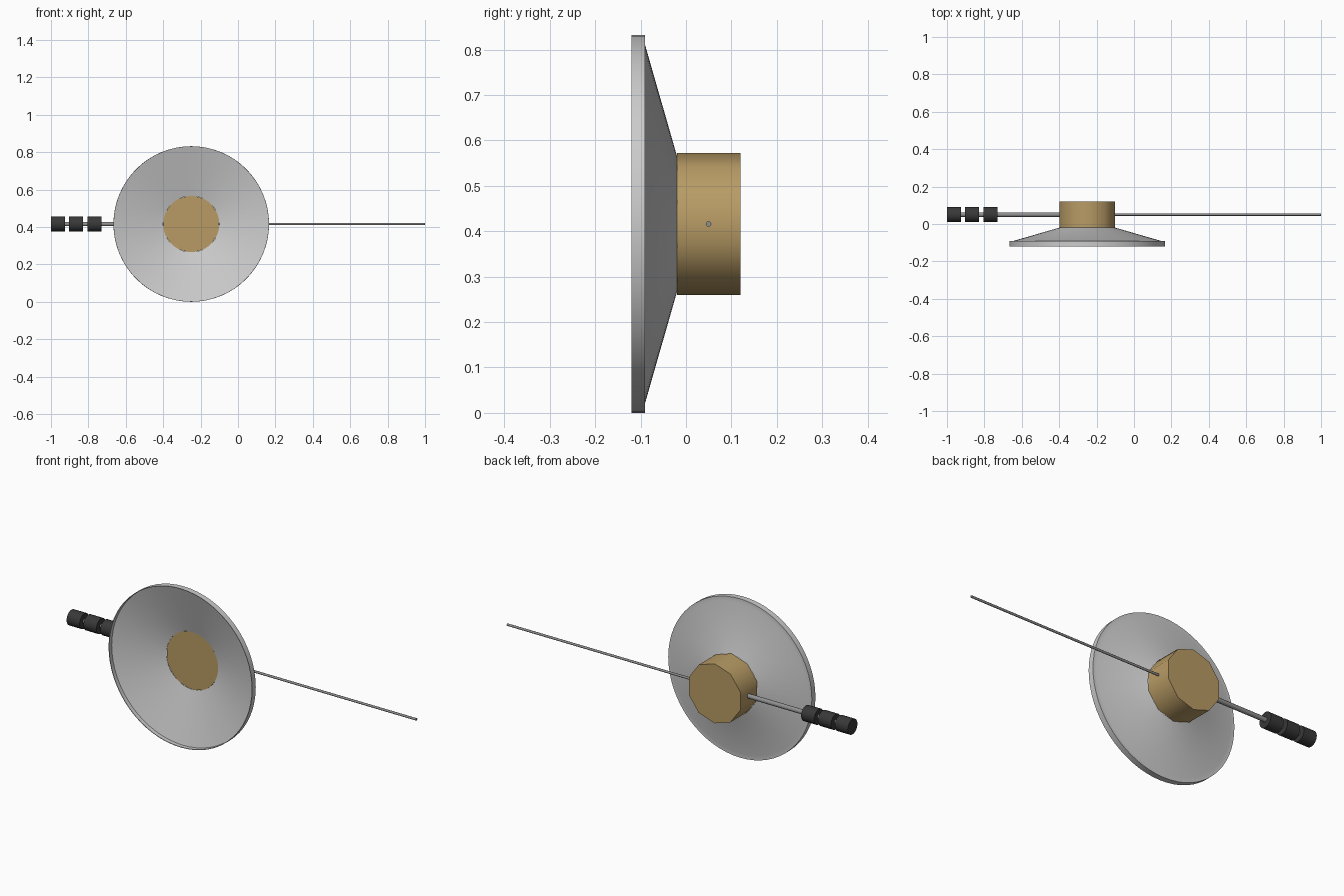
import bpy, bmesh, math
from mathutils import Matrix

if "Cube" in bpy.data.objects:
    bpy.data.objects.remove(bpy.data.objects["Cube"])

CX, CZ, R = -0.25, 0.416, 0.416   # dish axis and radius
BOOM_Y = 0.05


def material(name, rgb):
    m = bpy.data.materials.new(name)
    m.diffuse_color = (*rgb, 1)
    m.use_nodes = True
    m.node_tree.nodes["Principled BSDF"].inputs["Base Color"].default_value = m.diffuse_color
    return m


def finish(obj, mat=None, angle=30):
    if mat:
        obj.data.materials.append(mat)
    bpy.ops.object.select_all(action='DESELECT')
    obj.select_set(True)
    bpy.context.view_layer.objects.active = obj
    bpy.ops.object.shade_smooth_by_angle(angle=math.radians(angle))
    return obj


def lathe(name, profile, n=64, phase=0.0, closed=False, mat=None, angle=30):
    """Spin (radius, y) points around the dish axis."""
    bm = bmesh.new()
    rings = []
    for r, y in profile:
        rings.append([bm.verts.new((CX + r * math.sin(phase + 2 * math.pi * i / n), y,
                                    CZ + r * math.cos(phase + 2 * math.pi * i / n)))
                      for i in range(n)])
    pairs = list(zip(rings, rings[1:]))
    if closed:
        pairs.append((rings[-1], rings[0]))
    for a, b in pairs:
        for i in range(n):
            j = (i + 1) % n
            bm.faces.new((a[i], a[j], b[j], b[i]))
    if not closed:
        bm.faces.new(rings[0])
        bm.faces.new(rings[-1])
    bmesh.ops.recalc_face_normals(bm, faces=bm.faces)
    me = bpy.data.meshes.new(name)
    bm.to_mesh(me)
    bm.free()
    obj = bpy.data.objects.new(name, me)
    bpy.context.collection.objects.link(obj)
    return finish(obj, mat, angle)


def rod_x(name, x0, x1, r, n, mat=None):
    """Cylinder along x at boom height."""
    bpy.ops.mesh.primitive_cylinder_add(vertices=n, radius=r, depth=x1 - x0,
                                        location=((x0 + x1) / 2, BOOM_Y, CZ),
                                        rotation=(0, math.pi / 2, 0))
    obj = bpy.context.object
    obj.name = name
    return finish(obj, mat, 40)


gold = material("gold_foil", (0.48, 0.33, 0.13))
dark = material("dark_metal", (0.04, 0.04, 0.04))
grey = material("grey_metal", (0.28, 0.28, 0.28))
dish_grey = material("dish_grey", (0.55, 0.55, 0.55))

# Shallow conical dish with a short cylindrical rim, open in the middle
lathe("dish", [(0.150, -0.02), (0.394, -0.09), (R, -0.09), (R, -0.12),
               (R - 0.003, -0.12), (R - 0.003, -0.098), (0.150, -0.0215)],
      closed=True, mat=dish_grey, angle=25)

# Ten-sided equipment body behind the dish
lathe("body", [(0.156, -0.02), (0.156, 0.12)], n=10, mat=gold, angle=40)

# Long thin boom to the right, thicker power boom to the left
rod_x("long_boom", CX + 0.1, 1.0, 0.006, 12, grey)
rod_x("power_boom", -0.96, CX - 0.1, 0.012, 12, grey)

# Three power units at the end of the left boom
for i in range(3):
    x = -1.0 + i * 0.0975
    rod_x(f"power_unit_{i + 1}", x, x + 0.075, 0.04, 24, dark)
